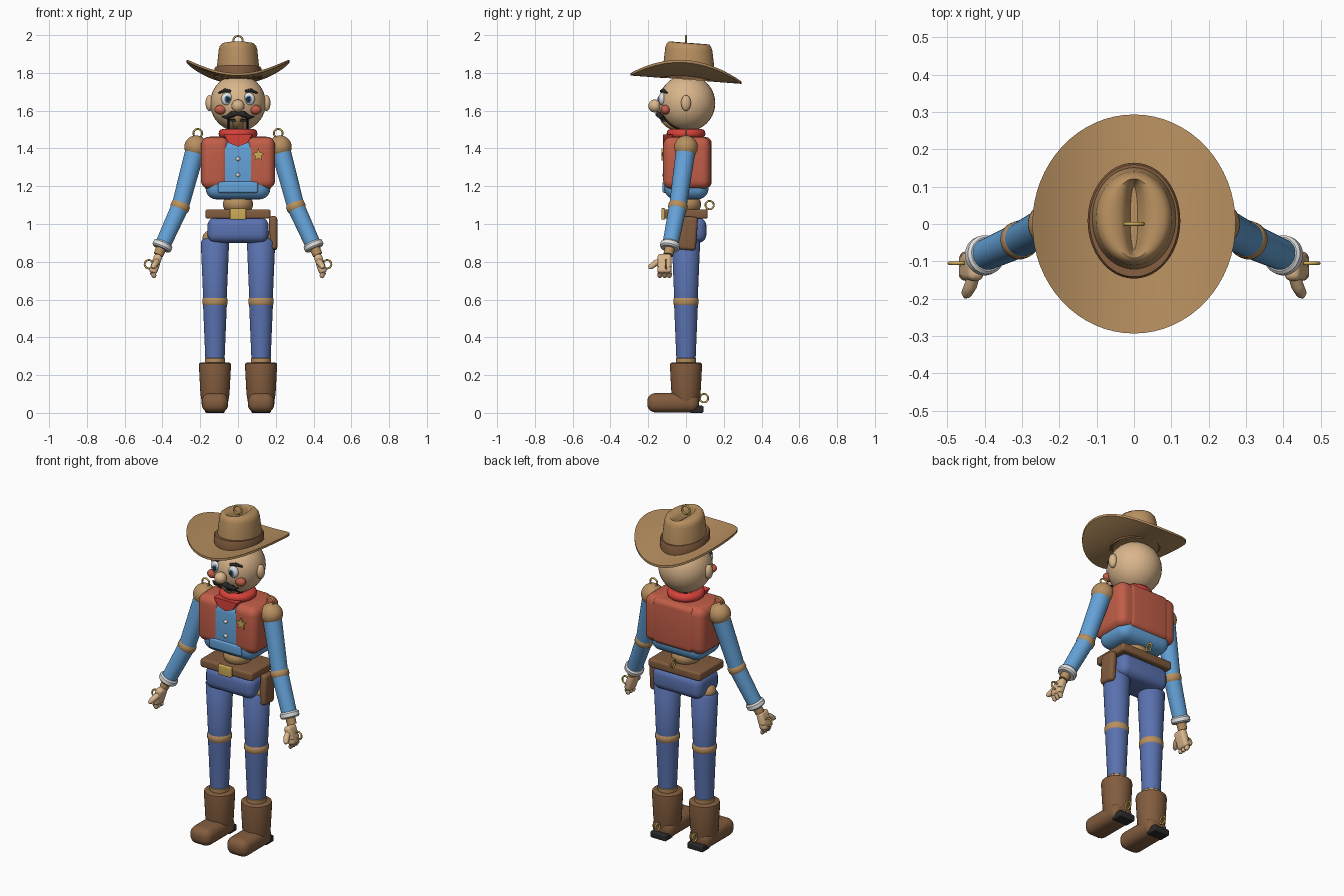
import bpy, bmesh, math
from math import sin, cos, pi, radians
from mathutils import Vector, Matrix

cube = bpy.data.objects.get("Cube")
if cube:
    bpy.data.objects.remove(cube)

made = []


def material(name, r, g, b):
    lin = [((c / 255 + 0.055) / 1.055) ** 2.4 for c in (r, g, b)] + [1]
    m = bpy.data.materials.new(name)
    m.diffuse_color = lin
    m.use_nodes = True
    m.node_tree.nodes["Principled BSDF"].inputs["Base Color"].default_value = lin
    return m


SKIN = material("skin", 218, 182, 140)
TAN = material("tan_wood", 184, 144, 96)
BROWN = material("brown_leather", 130, 92, 62)
RED = material("scarf_red", 214, 66, 58)
VEST = material("vest_rust", 194, 94, 72)
SHIRT = material("shirt_blue", 100, 162, 216)
DENIM = material("denim_blue", 90, 114, 176)
GOLD = material("brass", 206, 172, 88)
BLACK = material("black", 42, 42, 42)
WHITE = material("white", 226, 226, 226)


def add(name, bm, mat, mirror=False):
    """Turn a bmesh into one object, or a left and right pair."""
    bmesh.ops.recalc_face_normals(bm, faces=bm.faces)
    for side in (("left_", "right_") if mirror else ("",)):
        if side == "right_":
            bmesh.ops.scale(bm, vec=(-1, 1, 1), verts=bm.verts)
            bmesh.ops.reverse_faces(bm, faces=bm.faces)
        me = bpy.data.meshes.new(side + name)
        bm.to_mesh(me)
        me.materials.append(mat)
        ob = bpy.data.objects.new(side + name, me)
        bpy.context.collection.objects.link(ob)
        made.append(ob)
    bm.free()


def skin_rings(rings, closed=False):
    """Join rings of points with quads, capping the ends of open shapes."""
    bm = bmesh.new()
    rows = [[bm.verts.new(p) for p in ring] for ring in rings]
    for a, b in zip(rows, rows[1:] + rows[:1] if closed else rows[1:]):
        for i in range(len(a)):
            j = (i + 1) % len(a)
            bm.faces.new((a[i], a[j], b[j], b[i]))
    if not closed:
        bm.faces.new(rows[0])
        bm.faces.new(rows[-1])
    return bm


def ball(name, mat, pos, size, mirror=False):
    bm = bmesh.new()
    size = size if isinstance(size, tuple) else (size,) * 3
    bmesh.ops.create_uvsphere(bm, u_segments=32, v_segments=20, radius=1,
                              matrix=Matrix.Translation(pos) @ Matrix.Diagonal((*size, 1)))
    add(name, bm, mat, mirror)


def box(name, mat, low, high, bevel, mirror=False, turn=None):
    bm = bmesh.new()
    low, high = Vector(low), Vector(high)
    bmesh.ops.create_cube(bm, size=1, matrix=Matrix.Diagonal((*(high - low), 1)))
    bmesh.ops.bevel(bm, geom=bm.edges[:], offset=bevel, segments=5, profile=0.5,
                    affect='EDGES', clamp_overlap=True)
    if turn:
        bmesh.ops.transform(bm, matrix=turn, verts=bm.verts)
    bmesh.ops.translate(bm, vec=(low + high) / 2, verts=bm.verts)
    add(name, bm, mat, mirror)


def tube(name, mat, points, radii, mirror=False, n=24):
    pts = [Vector(p) for p in points]
    rings = []
    for i, p in enumerate(pts):
        d = pts[min(i + 1, len(pts) - 1)] - pts[max(i - 1, 0)]
        q = d.to_track_quat('Z', 'Y')
        rings.append([p + q @ Vector((radii[i] * cos(t * 2 * pi / n), radii[i] * sin(t * 2 * pi / n), 0))
                      for t in range(n)])
    add(name, skin_rings(rings), mat, mirror)


def torus(name, mat, pos, big, small, normal='Z', mirror=False):
    q = Vector({'X': (1, 0, 0), 'Y': (0, 1, 0), 'Z': (0, 0, 1)}[normal]).to_track_quat('Z', 'Y')
    rings = [[Vector(pos) + q @ Vector(((big + small * cos(v)) * cos(u), (big + small * cos(v)) * sin(u),
                                        small * sin(v)))
              for v in (k * pi / 6 for k in range(12))] for u in (k * pi / 16 for k in range(32))]
    add(name, skin_rings(rings, True), mat, mirror)


def plate(name, mat, outline, y0, y1):
    add(name, skin_rings([[(x, y, z) for x, z in outline] for y in (y0, y1)]), mat)


def ellipse(z, rx, ry, cy=0.0, bend=0.0, n=64):
    """Tilted oval ring for the hat; bend lifts its sides."""
    ring = []
    for k in range(n):
        x, y = rx * cos(2 * pi * k / n), cy + ry * sin(2 * pi * k / n)
        ring.append((x, y, z - 0.075 * y + bend * x * x))
    return ring


# Hat
steps = [0.35, 0.5, 0.65, 0.8, 0.92, 1]
brim = [ellipse(1.777, 0.272 * f, 0.293 * f, 0, 1.22) for f in steps]
brim += [ellipse(1.764, 0.272 * f, 0.293 * f, 0, 1.22) for f in reversed(steps)]
add("hat_brim", skin_rings(brim, True), TAN)
crown = [(1.765, 0.116, 0.142), (1.83, 0.112, 0.136), (1.925, 0.102, 0.125), (1.945, 0.096, 0.119),
         (1.957, 0.082, 0.11), (1.96, 0.06, 0.106), (1.954, 0.036, 0.103), (1.942, 0.025, 0.099),
         (1.918, 0.01, 0.085)]
add("hat_crown", skin_rings([ellipse(z, a, b, 0.015) for z, a, b in crown]), TAN)
band = [(1.77, 0.124, 0.155), (1.825, 0.124, 0.155), (1.832, 0.119, 0.15), (1.832, 0.1, 0.13)]
add("hat_band", skin_rings([ellipse(z, a, b, 0.009) for z, a, b in band]), BROWN)
torus("hat_ring", GOLD, (0, 0, 1.97), 0.025, 0.005, 'Y')

# Head and face
ball("head", SKIN, (0, 0.005, 1.64), (0.147, 0.15, 0.15))
ball("ear", SKIN, (0.15, 0, 1.64), (0.022, 0.026, 0.042), True)
ball("nose", SKIN, (0, -0.165, 1.625), 0.034)
ball("cheek", VEST, (0.093, -0.108, 1.605), (0.031, 0.025, 0.025), True)
ball("eye_white", WHITE, (0.058, -0.126, 1.662), (0.031, 0.018, 0.034), True)
ball("iris", SHIRT, (0.056, -0.139, 1.661), (0.018, 0.008, 0.02), True)
ball("pupil", BLACK, (0.055, -0.144, 1.661), (0.012, 0.007, 0.014), True)
tube("eyebrow", BLACK, [(0.04, -0.132, 1.703), (0.07, -0.122, 1.708), (0.102, -0.1, 1.694)],
     [0.007, 0.01, 0.005], True, 12)
tube("moustache", BLACK, [(0, -0.148, 1.586), (0.03, -0.147, 1.582), (0.06, -0.13, 1.564), (0.085, -0.116, 1.568)],
     [0.01, 0.016, 0.011, 0.003], True, 12)
arc = [radians(a) for a in range(25, 76, 10)]
tube("jaw_slot", BLACK, [(0.05, 0.005 - 0.141 * cos(a), 1.64 - 0.141 * sin(a)) for a in arc],
     [0.005] * len(arc), True, 8)
box("mouth", BLACK, (-0.048, -0.13, 1.542), (0.048, -0.09, 1.556), 0.004)
ball("chin", TAN, (0, -0.03, 1.58), (0.046, 0.112, 0.088))

# Neck scarf
torus("scarf", RED, (0, 0, 1.478), 0.077, 0.026)
tube("neck", RED, [(0, 0, 1.42), (0, 0, 1.5)], [0.085, 0.085])
plate("scarf_point", RED, [(-0.075, 1.475), (0.075, 1.475), (0.05, 1.43), (0, 1.41), (-0.05, 1.43)], -0.122, -0.06)

# Torso, vest and badge
box("shirt_body", SHIRT, (-0.172, -0.115, 1.13), (0.172, 0.12, 1.455), 0.06)
box("shirt_hem", SHIRT, (-0.105, -0.124, 1.165), (0.105, -0.06, 1.225), 0.01)
box("vest_panel", VEST, (0.045, -0.121, 1.185), (0.196, 0.13, 1.462), 0.045, True)
box("vest_back", VEST, (-0.135, 0.02, 1.19), (0.135, 0.135, 1.46), 0.03)
for z in (1.345, 1.26):
    ball("shirt_button", WHITE, (0, -0.117, z), (0.011, 0.009, 0.011))
star = [((0.036, 0.016)[k % 2], pi / 2 + k * pi / 5) for k in range(10)]
plate("star_badge", GOLD, [(0.108 + r * cos(a), 1.365 + r * sin(a)) for r, a in star], -0.13, -0.12)

# Waist, belt and hips
ball("waist_joint", TAN, (0, 0, 1.105), (0.08, 0.08, 0.06))
box("belt", BROWN, (-0.172, -0.115, 1.028), (0.172, 0.115, 1.078), 0.012)
box("buckle", GOLD, (-0.043, -0.13, 1.023), (0.043, -0.11, 1.084), 0.006)
torus("belt_ring", GOLD, (0, 0.125, 1.1), 0.022, 0.005, 'X')
box("pelvis", DENIM, (-0.162, -0.1, 0.9), (0.162, 0.108, 1.035), 0.045)
box("holster", BROWN, (0.165, -0.04, 0.862), (0.208, 0.058, 1.04), 0.018,
    turn=Matrix.Rotation(radians(-4), 4, 'X'))

# Arms
shoulder, elbow, wrist = Vector((0.224, 0, 1.4)), Vector((0.306, -0.043, 1.093)), Vector((0.4, -0.084, 0.885))
fore = (wrist - elbow).normalized()
ball("shoulder", TAN, (0.222, 0, 1.407), 0.062, True)
torus("shoulder_ring", GOLD, (0.213, 0, 1.48), 0.023, 0.005, 'Y', True)
tube("upper_arm", SHIRT, [shoulder, elbow], [0.052, 0.046], True)
tube("elbow_band", TAN, [elbow - fore * 0.022, elbow - fore * 0.012, elbow + fore * 0.012, elbow + fore * 0.022],
     [0.044, 0.051, 0.051, 0.044], True)
tube("forearm", SHIRT, [elbow, wrist], [0.047, 0.042], True)
tube("cuff", WHITE, [wrist - fore * 0.018, wrist - fore * 0.01, wrist + fore * 0.01, wrist + fore * 0.018],
     [0.046, 0.053, 0.053, 0.046], True)
tube("wrist", TAN, [wrist, wrist + fore * 0.055], [0.028, 0.026], True)

# Hands
box("palm", SKIN, (0.414, -0.152, 0.735), (0.458, -0.076, 0.842), 0.018, True,
    Matrix.Rotation(radians(-18), 4, 'Y'))
for k in range(3):
    y = -0.138 + k * 0.025
    tube("finger", SKIN, [(0.45, y, 0.775), (0.452, y, 0.74), (0.443, y, 0.722), (0.44, y, 0.715)],
         [0.014, 0.014, 0.012, 0.005], True, 12)
tube("thumb", SKIN, [(0.425, -0.125, 0.81), (0.437, -0.165, 0.79), (0.449, -0.188, 0.772), (0.452, -0.196, 0.765)],
     [0.016, 0.017, 0.014, 0.005], True, 12)
torus("hand_ring", GOLD, (0.472, -0.105, 0.787), 0.022, 0.005, 'Y', True)


# Legs and boots
def upright(name, mat, profile, x=0.122):
    tube(name, mat, [(x, 0, z) for z, r in profile], [r for z, r in profile], True, 32)


ball("hip_joint", TAN, (0.132, 0, 0.925), (0.056, 0.056, 0.045), True)
upright("thigh", DENIM, [(0.6, 0.062), (0.905, 0.075), (0.925, 0.06)])
upright("knee_band", TAN, [(0.57, 0.062), (0.578, 0.067), (0.602, 0.067), (0.61, 0.062)])
upright("shin", DENIM, [(0.285, 0.051), (0.575, 0.063)])
upright("ankle", TAN, [(0.24, 0.048), (0.272, 0.054), (0.288, 0.054), (0.295, 0.048)])
upright("boot_shaft", BROWN, [(0.03, 0.066), (0.07, 0.072), (0.1, 0.077), (0.25, 0.085), (0.262, 0.083), (0.267, 0.075)])
box("boot_foot", BROWN, (0.052, -0.205, 0.002), (0.192, 0.07, 0.105), 0.044, True)
box("boot_heel", BLACK, (0.07, 0.02, 0), (0.174, 0.092, 0.038), 0.008, True)
torus("heel_ring", GOLD, (0.122, 0.095, 0.078), 0.022, 0.005, 'X', True)

# Smooth shading with sharp edges kept
bpy.ops.object.select_all(action='DESELECT')
for ob in made:
    ob.select_set(True)
bpy.context.view_layer.objects.active = made[0]
bpy.ops.object.shade_smooth_by_angle(angle=radians(40))
